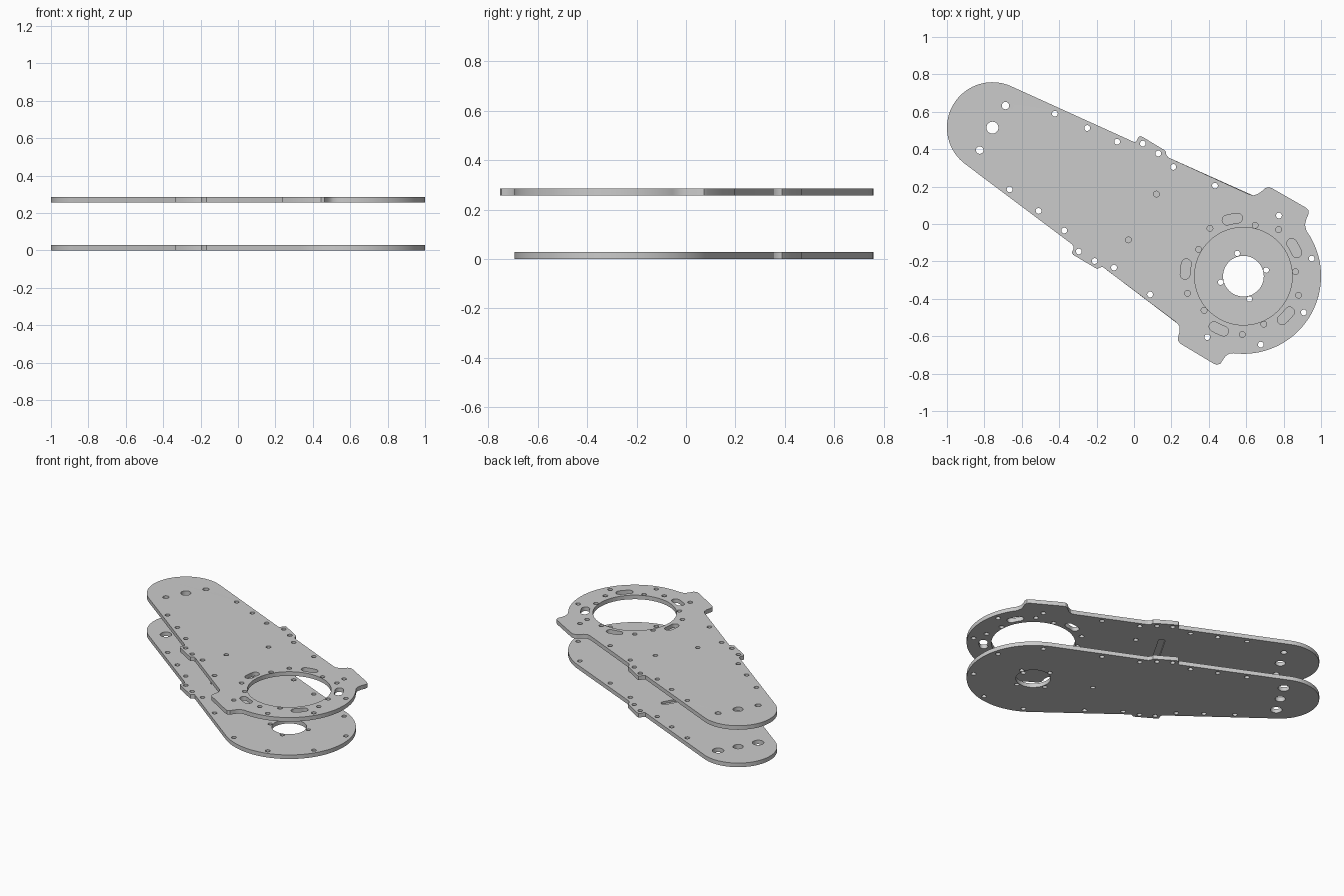
import bpy, bmesh
from math import sin, cos, radians, degrees, atan2, asin, hypot, pi

if "Cube" in bpy.data.objects:
    bpy.data.objects.remove(bpy.data.objects["Cube"])

SMALL, RS = (-0.757, 0.515), 0.243      # narrow end
BIG, RB = (0.585, -0.279), 0.415        # wide end
T, Z_TOP = 0.028, 0.257                 # plate thickness, height of upper plate
H = 0.0155                              # bolt hole radius

dx, dy = BIG[0] - SMALL[0], BIG[1] - SMALL[1]
AXIS = degrees(atan2(dy, dx))
TAPER = degrees(asin((RB - RS) / hypot(dx, dy)))
N_UP, N_LOW = AXIS + TAPER + 90, AXIS - TAPER - 90   # tangent normals


def polar(c, r, a):
    return (c[0] + r * cos(radians(a)), c[1] + r * sin(radians(a)))


def arc(c, r, a0, a1, n):
    return [polar(c, r, a0 + (a1 - a0) * i / n) for i in range(n + 1)]


def circle(c, r, n=20):
    return arc(c, r, 0, 360, n)[:-1]


def ring(r, start, count):
    return [polar(BIG, r, start + 360 / count * i) for i in range(count)]


def arc_slot(a, r=0.312, half=8.5, w=0.026):
    # curved slot concentric with the wide end
    lo, hi = a - half * 0.62, a + half * 0.62
    return (arc(BIG, r + w, lo, hi, 6) + arc(polar(BIG, r, hi), w, hi, hi + 180, 10)[1:-1]
            + arc(BIG, r - w, hi, lo, 6) + arc(polar(BIG, r, lo), w, lo + 180, lo + 360, 10)[1:-1])


# small tabs at mid length, shared by both plates
TAB_UP = [(0.003, 0.437), (0.013, 0.444), (0.022, 0.462), (0.032, 0.47), (0.045, 0.466),
          (0.158, 0.398), (0.17, 0.388), (0.172, 0.372), (0.183, 0.356)]
TAB_LOW = [(-0.168, -0.229), (-0.18, -0.232), (-0.195, -0.24), (-0.208, -0.234), (-0.325, -0.165),
           (-0.333, -0.153), (-0.324, -0.135), (-0.322, -0.122), (-0.332, -0.108)]
# large ears on the upper plate
EAR_UP = [(0.615, 0.159), (0.64, 0.153), (0.665, 0.162), (0.685, 0.177), (0.7, 0.192), (0.722, 0.197),
          (0.74, 0.19), (0.92, 0.087), (0.933, 0.073), (0.933, 0.053), (0.921, 0.025), (0.914, -0.005)]
EAR_LOW = [(0.508, -0.694), (0.49, -0.706), (0.475, -0.727), (0.463, -0.746), (0.443, -0.753),
           (0.425, -0.746), (0.247, -0.639), (0.235, -0.622), (0.237, -0.6), (0.244, -0.575),
           (0.242, -0.545), (0.226, -0.526)]

NARROW_END = arc(SMALL, RS, N_LOW + 360, N_UP, 40)
lower_outline = NARROW_END + TAB_UP + arc(BIG, RB, N_UP, N_LOW, 64) + TAB_LOW
upper_outline = NARROW_END + TAB_UP + EAR_UP + arc(BIG, RB, 35.5, -97, 48) + EAR_LOW + TAB_LOW

# perimeter bolt holes through both plates
PERIMETER = [(0.775, 0.045), (0.95, -0.185), (0.908, -0.473), (0.678, -0.645), (0.392, -0.605),
             (0.086, -0.377), (-0.107, -0.233), (-0.21, -0.198), (-0.295, -0.147), (-0.373, -0.035),
             (-0.51, 0.07), (-0.665, 0.185), (-0.423, 0.59), (-0.25, 0.513), (-0.09, 0.44),
             (0.047, 0.43), (0.13, 0.377), (0.21, 0.305), (0.433, 0.205)]
END_PAIR = [(-0.825, 0.395), (-0.687, 0.633)]
shared = [circle(p, H) for p in PERIMETER] + [circle(SMALL, 0.032, 28)]

lower_holes = (shared + [circle(p, 0.036, 28) for p in END_PAIR]
               + [circle(BIG, 0.109, 48)]
               + [circle(p, 0.0145) for p in ring(0.126, 15, 4)]
               + [circle((0.23, -0.125), H)])
upper_holes = (shared + [circle(p, 0.02) for p in END_PAIR]
               + [circle(BIG, 0.261, 80)]
               + [circle(p, H) for p in ring(0.279, 77, 5) + ring(0.312, 53, 5)]
               + [circle(p, H) for p in [(0.12, 0.16), (-0.03, -0.085)]]
               + [arc_slot(29 + 72 * i) for i in range(5)])


def solid(name, loops, z0, t):
    # filled 2D curve with holes, extruded and welded into a clean mesh
    cu = bpy.data.curves.new(name + "_profile", 'CURVE')
    cu.dimensions, cu.fill_mode, cu.extrude = '2D', 'BOTH', t / 2
    for pts in loops:
        s = cu.splines.new('POLY')
        s.points.add(len(pts) - 1)
        for p, (x, y) in zip(s.points, pts):
            p.co = (x, y, 0, 1)
        s.use_cyclic_u = True
    tmp = bpy.data.objects.new(name + "_tmp", cu)
    bpy.context.collection.objects.link(tmp)
    dg = bpy.context.evaluated_depsgraph_get()
    me = bpy.data.meshes.new_from_object(tmp.evaluated_get(dg))
    bpy.data.objects.remove(tmp)
    bm = bmesh.new()
    bm.from_mesh(me)
    bmesh.ops.remove_doubles(bm, verts=bm.verts, dist=1e-5)
    bmesh.ops.translate(bm, verts=bm.verts, vec=(0, 0, z0 + t / 2))
    bmesh.ops.recalc_face_normals(bm, faces=bm.faces)
    bm.to_mesh(me)
    bm.free()
    me.name = name
    ob = bpy.data.objects.new(name, me)
    bpy.context.collection.objects.link(ob)
    return ob


# blind groove across the inner faces, square to the plate axis
g0, g1, gw = (-0.171, -0.018), (-0.013, 0.252), 0.021
groove = arc(g1, gw, AXIS, AXIS + 180, 12) + arc(g0, gw, AXIS + 180, AXIS + 360, 12)


def plate(name, outline, holes, z0, cut_z):
    ob = solid(name, [outline] + holes, z0, T)
    cutter = solid(name + "_groove_cutter", [groove], cut_z, 0.03)
    mod = ob.modifiers.new("groove", 'BOOLEAN')
    mod.operation, mod.solver, mod.object = 'DIFFERENCE', 'EXACT', cutter
    bpy.ops.object.select_all(action='DESELECT')
    ob.select_set(True)
    bpy.context.view_layer.objects.active = ob
    bpy.ops.object.modifier_apply(modifier="groove")
    bpy.data.objects.remove(cutter)
    bpy.ops.object.shade_smooth_by_angle(angle=radians(30))


plate("lower_plate", lower_outline, lower_holes, 0, T / 2)
plate("upper_plate", upper_outline, upper_holes, Z_TOP, Z_TOP + T / 2 - 0.03)
